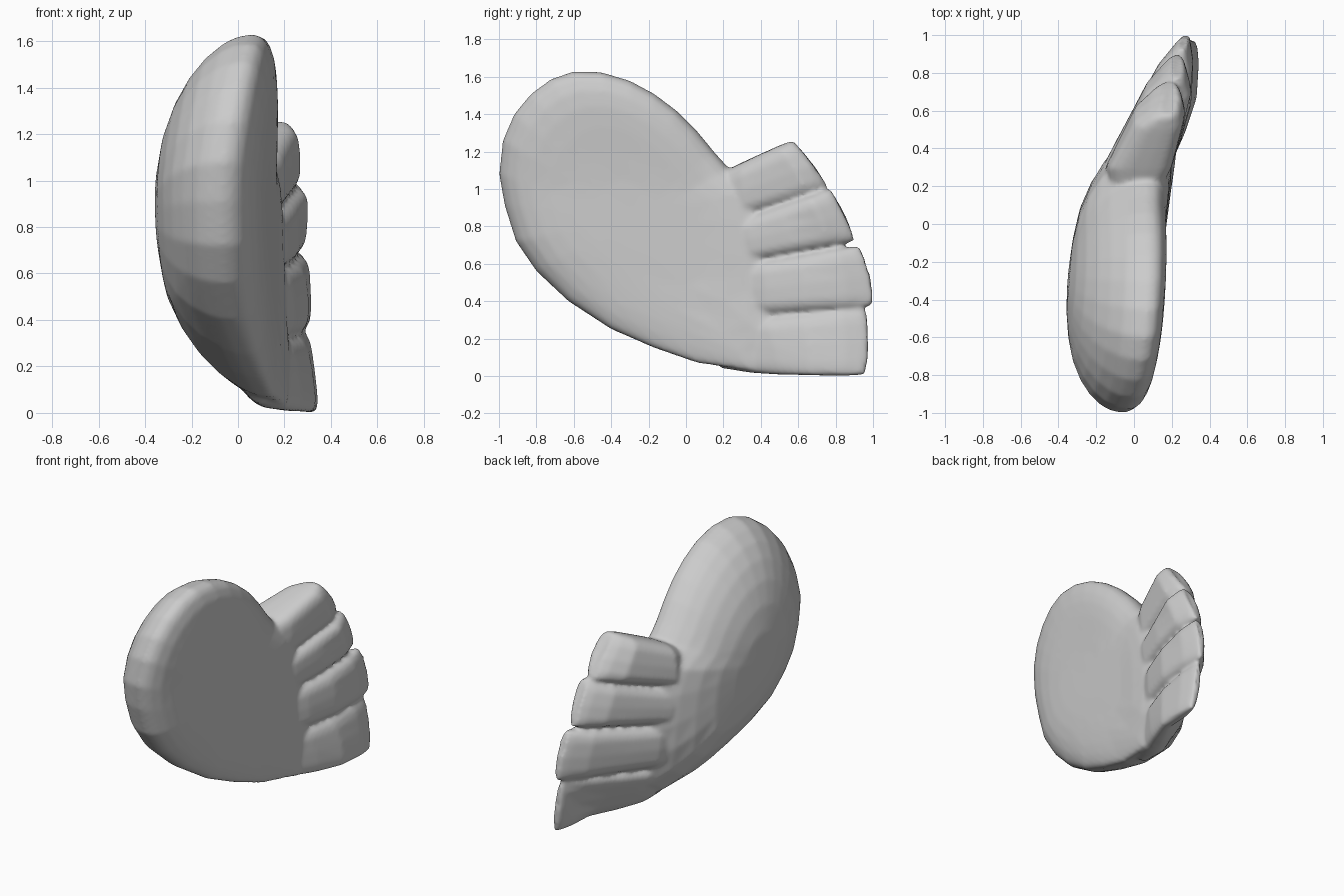
import bpy, bmesh, math

if "Cube" in bpy.data.objects:
    bpy.data.objects.remove(bpy.data.objects["Cube"])


def skin(name, rings):
    """Bridge closed rings of points and cap both ends."""
    bm = bmesh.new()
    rows = [[bm.verts.new(p) for p in r] for r in rings]
    n = len(rows[0])
    for a, b in zip(rows, rows[1:]):
        for i in range(n):
            j = (i + 1) % n
            bm.faces.new((a[i], a[j], b[j], b[i]))
    bm.faces.new(rows[0])
    bm.faces.new(rows[-1])
    bmesh.ops.recalc_face_normals(bm, faces=bm.faces)
    mesh = bpy.data.meshes.new(name)
    bm.to_mesh(mesh)
    bm.free()
    ob = bpy.data.objects.new(name, mesh)
    bpy.context.collection.objects.link(ob)
    return ob


# Palm: egg outline (y, z), flattish on +x and domed on -x
outline = [(-1, 1.08), (-.98, 1.26), (-.92, 1.4), (-.83, 1.51), (-.72, 1.59),
           (-.6, 1.63), (-.45, 1.625), (-.3, 1.58), (-.17, 1.51), (-.05, 1.42),
           (.06, 1.31), (.15, 1.2), (.23, 1.11), (.4, 1.0), (.48, .8),
           (.52, .55), (.53, .33), (.52, .12), (.36, .025), (.06, .07),
           (-.17, .15), (-.4, .25), (-.63, .4), (-.8, .56), (-.91, .72),
           (-.97, .91)]
CY, CZ = -.28, .85


def body_ring(s, depth, power):
    k = max(0, 1 - s ** power) ** .5
    ring = []
    for y, z in outline:
        yy, zz = CY + (y - CY) * s, CZ + (z - CZ) * s
        # the rim sweeps forward toward the feathers, the bottom and the top
        x = .02 + .09 * yy + .1 * max(0, yy - .1)
        low = .13 * max(0, 1 - zz / .5) * s
        high = .09 * max(0, (zz - 1.0) / .6) * s
        if depth > 0:
            low *= 1 - .7 * k
        ring.append((x + low + high + depth * k, yy, zz))
    return ring


scales = [.06, .25, .45, .62, .76, .87, .95, .985]
rings = [body_ring(s, -.345, 2.2) for s in scales]
rings.append(body_ring(1, 0, 2))
rings += [body_ring(s, .15, 5) for s in reversed(scales)]
parts = [skin("wing", rings)]


def lerp(a, b, t):
    return a + (b - a) * t


# Feathers: top and bottom edges (y, z root to tip), tip bulge,
# back surface shift at top and bottom, lean of the bottom edge in x
def feather(name, top, bottom, bulge, back_top, back_bottom, lean):
    (ty0, tz0, ty1, tz1), (by0, bz0, by1, bz1) = top, bottom
    rings, n = [], 20
    for t, thin, width in ((0, .3, .8), (.2, .78, .97), (.4, 1, 1.02),
                           (.62, 1, 1.03), (.85, 1, 1.03),
                           (.96, .65, 1.01), (1, .35, .98)):
        ring = []
        for i in range(n):
            a = 2 * math.pi * i / n
            c, s = math.cos(a), math.sin(a)
            v = math.copysign(abs(c) ** .5, c)
            w = math.copysign(abs(s) ** .65, s)
            f = (v * width + 1) / 2
            y = lerp(lerp(by0, by1, t), lerp(ty0, ty1, t), f)
            z = lerp(lerp(bz0, bz1, t), lerp(tz0, tz1, t), f)
            y += bulge * t * (1 - v * v)
            front = min(.15 + .28 * max(0, y - .1), .31)
            back = max(-.22, -.24 + .55 * (y - .2))
            back = min(back + lerp(back_bottom, back_top, f), front - .1)
            mid = lerp(back, front, .62)
            half = (front - mid) if w > 0 else (mid - back)
            x = mid + half * w * thin + lean * t * (1 - f)
            ring.append((x, y, max(0, z)))
        rings.append(ring)
    parts.append(skin(name, rings))


feather("feather_1", (.1, 1.05, .57, 1.26), (0, .75, .76, 1.0),
        .02, .06, .03, -.04)
feather("feather_2", (0, .75, .77, 1.0), (0, .54, .9, .72),
        .02, .03, .01, -.02)
feather("feather_3", (.05, .57, .925, .695), (.05, .29, .995, .375),
        .03, .01, .01, .01)
feather("feather_4", (.05, .29, .96, .365), (.2, .015, .955, .003),
        .025, .03, .2, .05)

# Fuse palm and feathers into one skin, as on the soft one-piece wing
bpy.ops.object.select_all(action='DESELECT')
for p in parts:
    p.select_set(True)
wing = parts[0]
bpy.context.view_layer.objects.active = wing
bpy.ops.object.join()
remesh = wing.modifiers.new("fuse", 'REMESH')
remesh.mode = 'VOXEL'
remesh.voxel_size = .014
remesh.use_smooth_shade = True
soft = wing.modifiers.new("soften", 'SMOOTH')
soft.factor = .5
soft.iterations = 6
